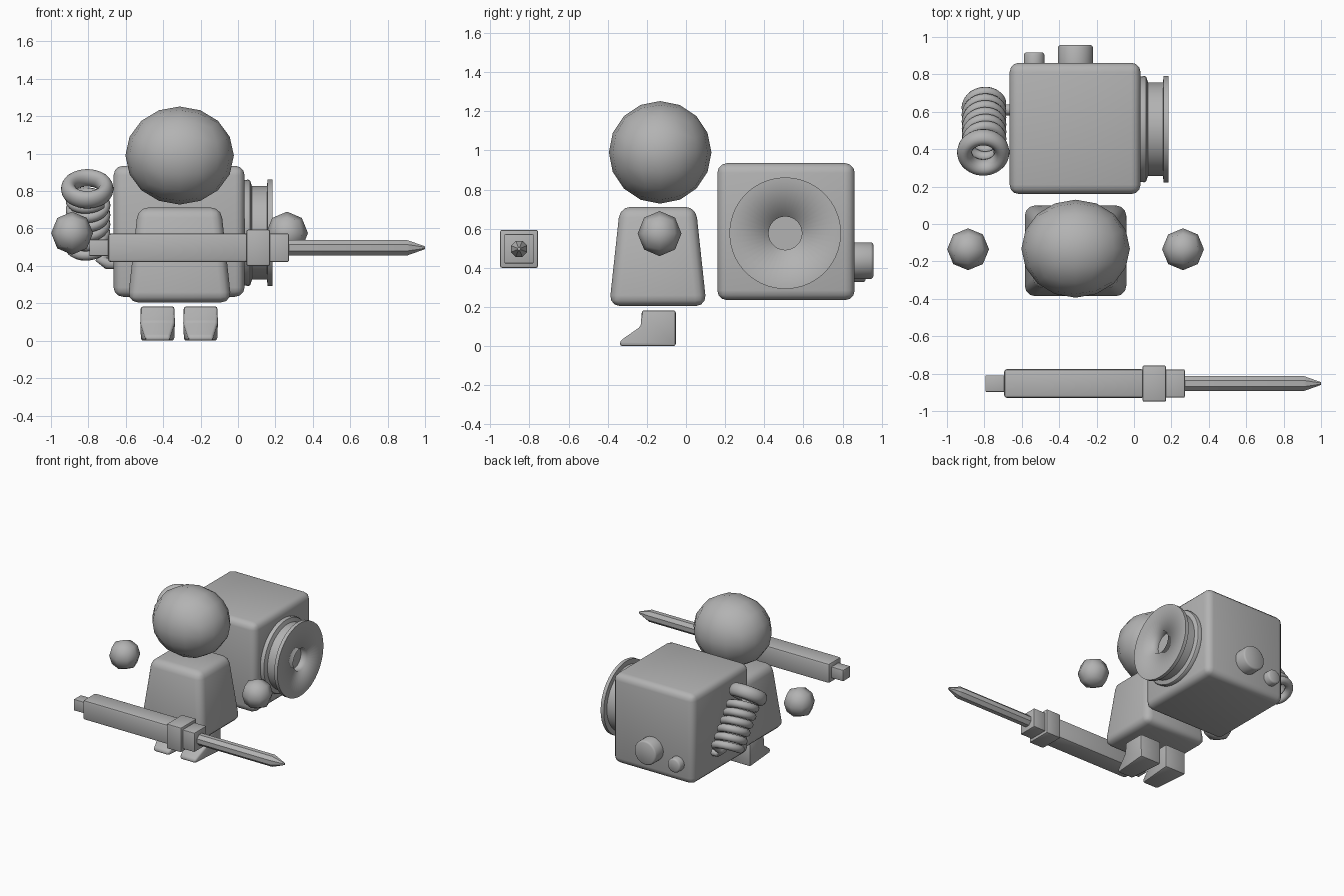
import bpy, bmesh, math
from mathutils import Vector, Matrix

if "Cube" in bpy.data.objects:
    bpy.data.objects.remove(bpy.data.objects["Cube"])

grey = bpy.data.materials.new("plain_grey")
grey.diffuse_color = (0.45, 0.45, 0.45, 1)
grey.use_nodes = True
grey.node_tree.nodes["Principled BSDF"].inputs["Base Color"].default_value = grey.diffuse_color


def finish(name, bm, angle=40):
    bmesh.ops.recalc_face_normals(bm, faces=bm.faces)
    me = bpy.data.meshes.new(name)
    bm.to_mesh(me)
    bm.free()
    ob = bpy.data.objects.new(name, me)
    bpy.context.collection.objects.link(ob)
    me.materials.append(grey)
    bpy.ops.object.select_all(action='DESELECT')
    ob.select_set(True)
    bpy.context.view_layer.objects.active = ob
    bpy.ops.object.shade_smooth_by_angle(angle=math.radians(angle))
    return ob


def round_box(name, lo, hi, bevel, segs=3, top=(1, 1)):
    """Box between two corners with rounded edges; top scales the upper face."""
    lo, hi = Vector(lo), Vector(hi)
    mid, size = (lo + hi) / 2, hi - lo
    bm = bmesh.new()
    bmesh.ops.create_cube(bm, size=1)
    for v in bm.verts:
        if v.co.z > 0:
            v.co.x *= top[0]
            v.co.y *= top[1]
        v.co = Vector(a * b for a, b in zip(v.co, size)) + mid
    bmesh.ops.bevel(bm, geom=bm.edges[:], offset=bevel, segments=segs,
                    profile=0.5, affect='EDGES')
    return finish(name, bm)


def ball(name, centre, radii, cuts):
    """Sphere made from an evenly divided cube."""
    bm = bmesh.new()
    bmesh.ops.create_cube(bm, size=2)
    bmesh.ops.subdivide_edges(bm, edges=bm.edges[:], cuts=cuts, use_grid_fill=True)
    for v in bm.verts:
        n = Vector(math.tan(c * math.pi / 4) for c in v.co).normalized()
        v.co = Vector(a * r for a, r in zip(n, radii)) + Vector(centre)
    return finish(name, bm, 80)


def lathe(name, profile, matrix, sides=48, closed=False, caps=(True, True), angle=40):
    """Spin (radius, height) points about local z, then place with matrix."""
    bm = bmesh.new()
    rings = []
    for r, h in profile:
        rings.append([bm.verts.new((r * math.cos(2 * math.pi * (i + .5) / sides),
                                    r * math.sin(2 * math.pi * (i + .5) / sides), h))
                      for i in range(sides)])
    pairs = list(zip(rings, rings[1:])) + ([(rings[-1], rings[0])] if closed else [])
    for a, b in pairs:
        for i in range(sides):
            j = (i + 1) % sides
            bm.faces.new((a[i], a[j], b[j], b[i]))
    if not closed:
        for ring, cap in zip((rings[0], rings[-1]), caps):
            if cap:
                bm.faces.new(ring)
    bm.transform(matrix)
    return finish(name, bm, angle)


def along(axis, at):
    turn = Vector((0, 0, 1)).rotation_difference(Vector(axis)).to_matrix().to_4x4()
    return Matrix.Translation(at) @ turn


# Figure: head, tapered torso, floating hands
ball("head", (-0.312, -0.132, 0.99), (0.29, 0.262, 0.262), 3)
round_box("torso", (-0.59, -0.392, 0.205), (-0.035, 0.105, 0.712), 0.055, 3, (0.80, 0.78))
for side, x in (("left", -0.887), ("right", 0.262)):
    ball(side + "_hand", (x, -0.135, 0.575), (0.112, 0.112, 0.115), 1)

# Feet: side profile extruded, narrowing towards the toe
FOOT = [(-0.337, 0.005), (-0.337, 0.032), (-0.232, 0.105), (-0.225, 0.188),
        (-0.052, 0.188), (-0.052, 0.005)]
for side, cx in (("left", -0.43), ("right", -0.20)):
    bm = bmesh.new()
    rows = []
    for s in (-1, 1):
        rows.append([bm.verts.new((cx + s * (0.066 if y < -0.3 else 0.09), y, z))
                     for y, z in FOOT])
    bm.faces.new(rows[0])
    bm.faces.new(rows[1])
    for i in range(len(FOOT)):
        j = (i + 1) % len(FOOT)
        bm.faces.new((rows[0][i], rows[0][j], rows[1][j], rows[1][i]))
    bmesh.ops.recalc_face_normals(bm, faces=bm.faces)
    bmesh.ops.bevel(bm, geom=bm.edges[:], offset=0.012, segments=2,
                    profile=0.5, affect='EDGES')
    for v in bm.verts:
        v.co.z = max(v.co.z, 0) - 0.005
    finish(side + "_foot", bm)

# Large box with the flanged round mouth on its right side
round_box("box_body", (-0.665, 0.16, 0.235), (0.035, 0.862, 0.935), 0.05)
mouth = along((1, 0, 0), (0, 0.507, 0.577))
lathe("mouth_neck", [(0.28, 0.02), (0.285, 0.055), (0.28, 0.065), (0.25, 0.075), (0.25, 0.155),
                     (0.285, 0.158), (0.285, 0.185)], mouth, caps=(True, False))
lathe("mouth_face", [(0.285, 0.185), (0.085, 0.182), (0.085, 0.13)], mouth,
      caps=(False, False), angle=120)
lathe("mouth_floor", [(0.085, 0.125), (0.085, 0.13)], mouth)

# Round knobs on the back of the box
for name, x, z, r, y in (("large_knob", -0.313, 0.437, 0.094, 0.957),
                         ("small_knob", -0.534, 0.382, 0.055, 0.918)):
    lathe(name, [(r, 0), (r, y - 0.862), (r - 0.004, y - 0.855), (r - 0.012, y - 0.85)],
          along((0, 1, 0), (x, 0.85, z)), 32)

# Coiled hose on the left, leaning forward, with its tail entering the box
tilt = math.radians(36)
axis = Vector((0, -math.sin(tilt), math.cos(tilt)))
frame = Matrix.Translation((-0.802, 0.637, 0.478)) @ Matrix.Rotation(tilt, 4, 'X')
curve = bpy.data.curves.new("coil_path", 'CURVE')
curve.dimensions = '3D'
curve.bevel_depth = 0.03
curve.bevel_resolution = 3
curve.use_fill_caps = True
TURNS, STEPS, PITCH = 6, 28, 0.062
points = [Vector((-0.64, 0.61, 0.41)), Vector((-0.70, 0.61, 0.412))]
for i in range(TURNS * STEPS + 1):
    a = 2 * math.pi * i / STEPS - 0.7
    points.append(frame @ Vector((0.09 * math.cos(a), 0.09 * math.sin(a),
                                  PITCH * (i / STEPS - 0.2))))
spline = curve.splines.new('POLY')
spline.points.add(len(points) - 1)
for p, co in zip(spline.points, points):
    p.co = (*co, 1)
spline.use_smooth = True
coil = bpy.data.objects.new("coiled_hose", curve)
curve.materials.append(grey)
bpy.context.collection.objects.link(coil)

# Thick rounded ring at the top of the hose
ring = [(0.1 + 0.04 * math.cos(t), 0.05 * math.sin(t))
        for t in (2 * math.pi * k / 16 for k in range(16))]
lathe("hose_ring", ring, along(axis, (-0.806, 0.383, 0.812)), 36, closed=True)

# Sword lying across the front: pommel, grip, guard, collar, pointed blade
SY, SZ = -0.853, 0.497
for name, x0, x1, h, b in (("pommel", -0.795, -0.67, 0.044, 0.005),
                           ("grip", -0.695, 0.055, 0.077, 0.016),
                           ("guard", 0.045, 0.172, 0.097, 0.010),
                           ("collar", 0.16, 0.272, 0.075, 0.006)):
    round_box(name, (x0, SY - h, SZ - h), (x1, SY + h, SZ + h), b, 2)
k = 1 / math.cos(math.pi / 8)
lathe("blade", [(0.041 * k, 0.26), (0.041 * k, 0.905), (0.034 * k, 0.925), (0.008, 1.0)],
      along((1, 0, 0), (0, SY, SZ)), 8)
